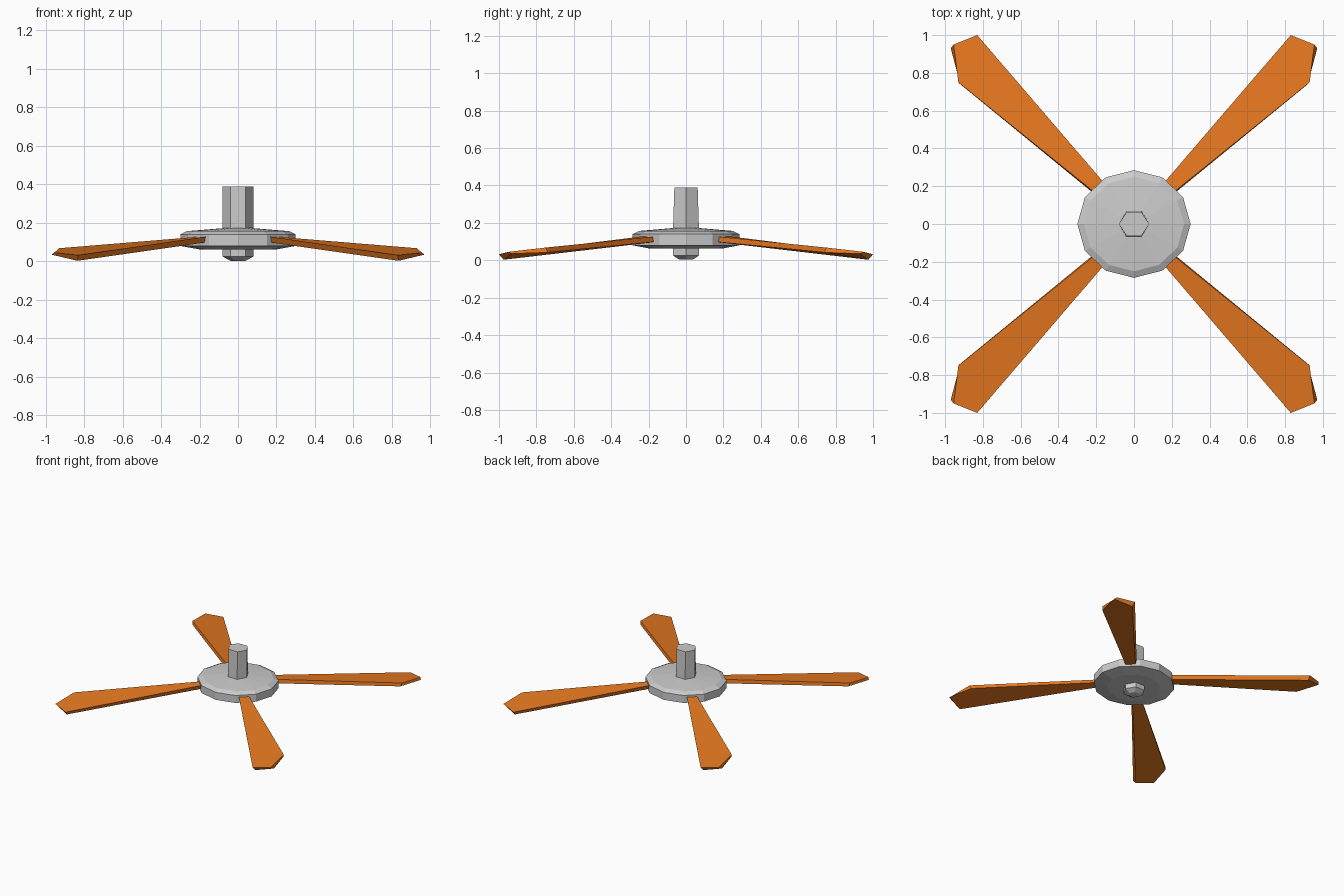
import bpy, bmesh
from math import sin, cos, pi

if "Cube" in bpy.data.objects:
    bpy.data.objects.remove(bpy.data.objects["Cube"])

wood = bpy.data.materials.new("wood")
wood.diffuse_color = (0.8, 0.19, 0.015, 1)
wood.use_nodes = True
wood.node_tree.nodes["Principled BSDF"].inputs["Base Color"].default_value = wood.diffuse_color


def make(name, verts, faces, mat=None):
    me = bpy.data.meshes.new(name)
    me.from_pydata(verts, [], faces)
    bm = bmesh.new()
    bm.from_mesh(me)
    bmesh.ops.recalc_face_normals(bm, faces=bm.faces)
    bm.to_mesh(me)
    bm.free()
    ob = bpy.data.objects.new(name, me)
    bpy.context.collection.objects.link(ob)
    if mat:
        me.materials.append(mat)
    return ob


def loft(name, rings, n):
    """Stack n-sided rings given as (x radius, y radius, z)."""
    verts = [(rx * cos(2 * pi * i / n), ry * sin(2 * pi * i / n), z)
             for rx, ry, z in rings for i in range(n)]
    faces = [(k * n + i, k * n + (i + 1) % n, (k + 1) * n + (i + 1) % n, (k + 1) * n + i)
             for k in range(len(rings) - 1) for i in range(n)]
    last = (len(rings) - 1) * n
    faces += [tuple(range(n)), tuple(range(last, last + n))]
    return make(name, verts, faces)


# Motor housing: shallow 12-sided disc
loft("motor_housing", [(0.20, 0.19, 0.062), (0.30, 0.285, 0.08), (0.30, 0.285, 0.14),
                       (0.265, 0.25, 0.157), (0.08, 0.075, 0.172)], 12)

# Hexagonal down rod and bottom cap
loft("down_rod", [(0.08, 0.08, 0.165), (0.08, 0.072, 0.39)], 6)
loft("bottom_cap", [(0.04, 0.04, 0.003), (0.08, 0.08, 0.025), (0.08, 0.08, 0.07)], 6)

# Blades: tilted tapered plates, mirrored into four quadrants
top = [(0.10, 0.15, 0.138), (0.83, 1.0, 0.032), (0.955, 0.95, 0.045),
       (0.93, 0.75, 0.068), (0.15, 0.12, 0.132)]
bottom = [(0.10, 0.14, 0.108), (0.835, 0.975, 0.003), (0.97, 0.93, 0.035),
          (0.92, 0.74, 0.042), (0.15, 0.11, 0.104)]
sides = [(i, (i + 1) % 5, 5 + (i + 1) % 5, 5 + i) for i in range(5)]
for xname, sx in (("left", -1), ("right", 1)):
    for yname, sy in (("front", -1), ("back", 1)):
        make(f"blade_{yname}_{xname}",
             [(x * sx, y * sy, z) for x, y, z in top + bottom],
             [(0, 1, 2, 3, 4), (5, 6, 7, 8, 9)] + sides, wood)
